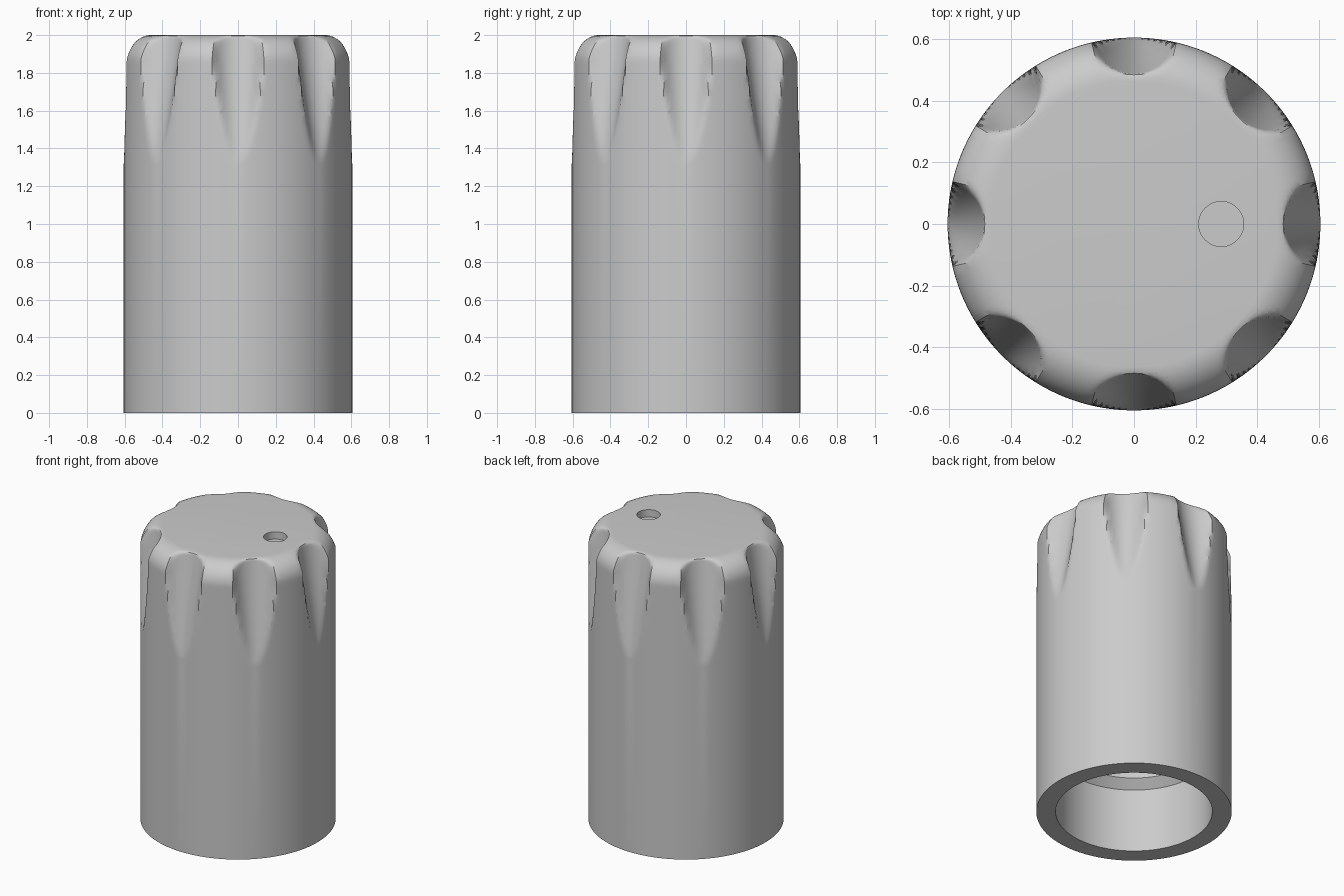
import bpy, bmesh, math

cube = bpy.data.objects.get("Cube")
if cube:
    bpy.data.objects.remove(cube, do_unlink=True)

SEGMENTS, FLUTES = 192, 8
RADIUS, HEIGHT, FILLET = 0.605, 2.0, 0.14
FLUTE_START, FLUTE_FLOOR = 1.32, 0.485


def smooth_min(a, b, k=0.025):
    h = max(k - abs(a - b), 0) / k
    return min(a, b) - h * h * k / 4


def body_radius(z):
    """Plain cylinder with a rounded top edge."""
    rise = max(z - (HEIGHT - FILLET), 0)
    return RADIUS - FILLET + math.sqrt(max(FILLET ** 2 - rise ** 2, 0))


def fluted_radius(angle, z):
    """Body radius with tapering round grooves cut around the top."""
    t = (z - FLUTE_START) / (HEIGHT - FLUTE_START)
    if t <= 0:
        return body_radius(z)
    step = math.tau / FLUTES
    offset = (angle + step / 2) % step - step / 2
    groove = 0.1 + 0.06 * t
    centre = RADIUS + (FLUTE_FLOOR - RADIUS) * t + groove
    under = groove ** 2 - (centre * math.sin(offset)) ** 2
    if under <= 0:
        return body_radius(z)
    cut = centre * math.cos(offset) - math.sqrt(under)
    # the blend fades in so the groove tip meets the body cleanly
    return smooth_min(body_radius(z), cut, 0.004 + 0.025 * min(t * 2, 1))


def ring(bm, z, radius):
    verts = []
    for i in range(SEGMENTS):
        a = math.tau * i / SEGMENTS
        r = radius(a, z) if callable(radius) else radius
        verts.append(bm.verts.new((r * math.cos(a), r * math.sin(a), z)))
    return verts


# Cap body: bore ceiling, stepped bore, rim, fluted outside, top
bm = bmesh.new()
bore = [(1.5, 0.43), (0.49, 0.43), (0.435, 0.485), (0, 0.485)]
rings = [ring(bm, z, r) for z, r in bore]
heights = [0, FLUTE_START]
wall = HEIGHT - FILLET - FLUTE_START
heights += [FLUTE_START + wall * i / 24 for i in range(1, 25)]
heights += [HEIGHT - FILLET + FILLET * math.sin(math.pi / 2 * i / 12) for i in range(1, 13)]
rings += [ring(bm, z, fluted_radius) for z in heights]
for low, high in zip(rings, rings[1:]):
    for i in range(SEGMENTS):
        j = (i + 1) % SEGMENTS
        bm.faces.new((low[i], low[j], high[j], high[i]))
bm.faces.new(rings[0])
bm.faces.new(rings[-1])
bmesh.ops.recalc_face_normals(bm, faces=bm.faces)
mesh = bpy.data.meshes.new("fluted_cap")
bm.to_mesh(mesh)
bm.free()
cap = bpy.data.objects.new("fluted_cap", mesh)
bpy.context.collection.objects.link(cap)

# Shallow round marker hole in the top
bpy.ops.mesh.primitive_cylinder_add(vertices=48, radius=0.073, depth=0.1,
                                    location=(0.283, 0, HEIGHT))
cutter = bpy.context.object
cutter.name = "hole_cutter"
cutter.hide_render = True
hole = cap.modifiers.new("marker_hole", 'BOOLEAN')
hole.operation = 'DIFFERENCE'
hole.solver = 'EXACT'
hole.object = cutter
bpy.ops.object.select_all(action='DESELECT')
cap.select_set(True)
bpy.context.view_layer.objects.active = cap
bpy.ops.object.modifier_apply(modifier=hole.name)
bpy.data.objects.remove(cutter, do_unlink=True)
bpy.ops.object.shade_smooth_by_angle(angle=math.radians(32))

# Single grey material
grey = bpy.data.materials.new("light_grey")
grey.use_nodes = True
colour = (0.6, 0.6, 0.6, 1)
grey.diffuse_color = colour
grey.node_tree.nodes["Principled BSDF"].inputs["Base Color"].default_value = colour
cap.data.materials.clear()
cap.data.materials.append(grey)
